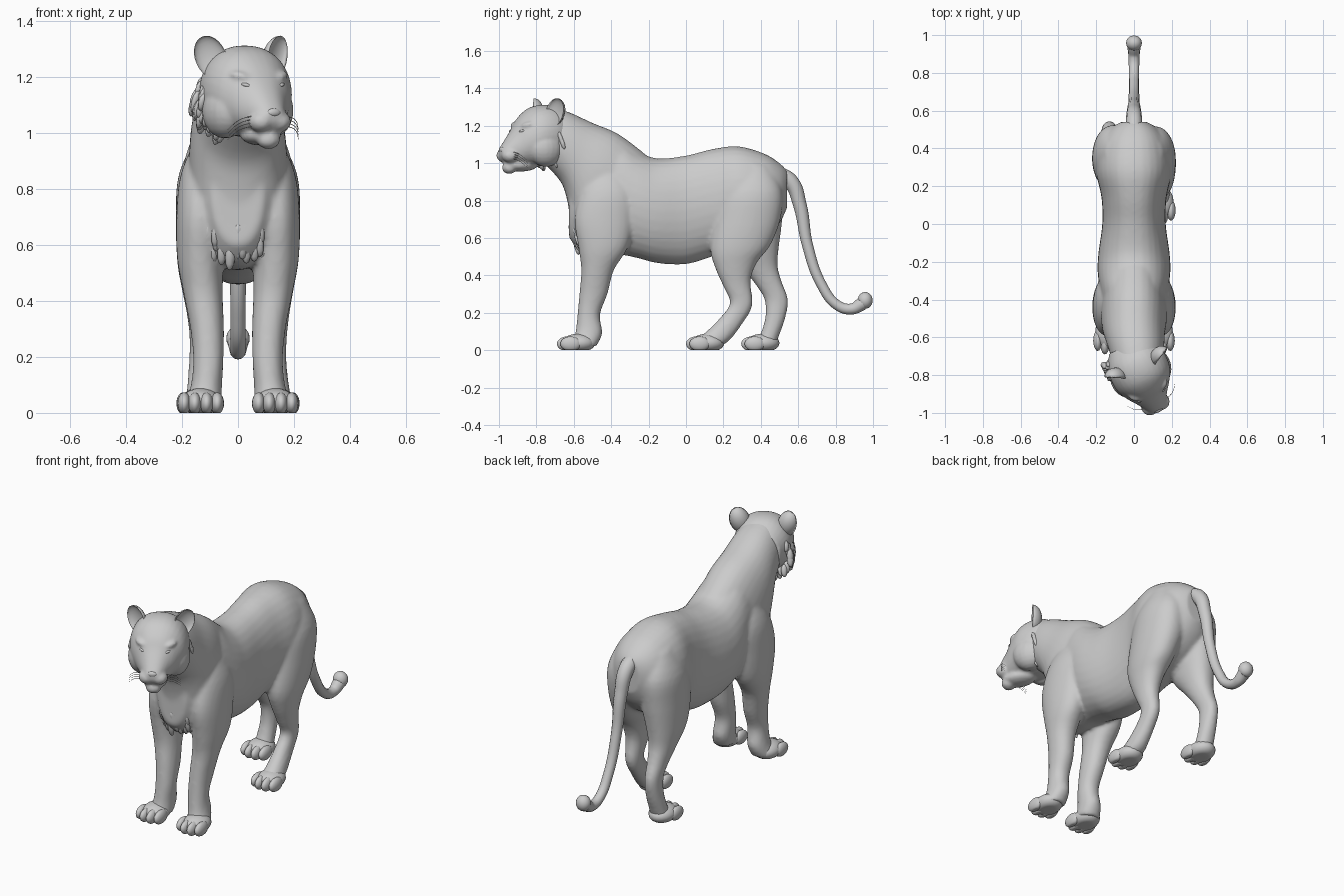
import bpy, bmesh, math, random
from mathutils import Vector, Matrix

random.seed(4)
SIDES, STEPS = 32, 4


def finish(bm, name, voxel=0, smooth=4, matrix=None):
    """Turn a bmesh into a smooth object, optionally fused into one skin."""
    bmesh.ops.recalc_face_normals(bm, faces=bm.faces)
    if matrix:
        bm.transform(matrix)
    me = bpy.data.meshes.new(name)
    bm.to_mesh(me)
    bm.free()
    me.shade_smooth()
    ob = bpy.data.objects.new(name, me)
    bpy.context.collection.objects.link(ob)
    if voxel:
        m = ob.modifiers.new("fuse", 'REMESH')
        m.mode, m.voxel_size, m.use_smooth_shade = 'VOXEL', voxel, True
        s = ob.modifiers.new("relax", 'SMOOTH')
        s.factor, s.iterations = 0.5, smooth
    return ob


def loft(bm, rings):
    """Rings are (y1, z1, y2, z2, x centre, half width): two outline points and a width."""
    rows = []
    n = len(rings)
    for i in range(n - 1):
        p = [rings[max(0, min(n - 1, i + k))] for k in (-1, 0, 1, 2)]
        for s in range(STEPS + (i == n - 2)):
            t = s / STEPS
            rows.append([0.5 * (2 * b + (c - a) * t + (2 * a - 5 * b + 4 * c - d) * t * t
                                + (3 * b - a - 3 * c + d) * t ** 3) for a, b, c, d in zip(*p)])
    loops = []
    for y1, z1, y2, z2, x, w in rows:
        c, h = Vector((x, (y1 + y2) / 2, (z1 + z2) / 2)), Vector((0, (y1 - y2) / 2, (z1 - z2) / 2))
        loop = []
        for k in range(SIDES):
            a = 2 * math.pi * k / SIDES
            sx = math.copysign(abs(math.sin(a)) ** 0.88, math.sin(a))
            loop.append(bm.verts.new(c + h * math.cos(a) + Vector((w * sx, 0, 0))))
        loops.append(loop)
    for a, b in zip(loops, loops[1:]):
        for k in range(SIDES):
            bm.faces.new((a[k], a[k - 1], b[k - 1], b[k]))
    bm.faces.new(loops[0])
    bm.faces.new(loops[-1])


def ball(bm, pos, size, rot=None, u=20, v=12):
    m = Matrix.Translation(pos) @ (rot or Matrix()) @ Matrix.Diagonal((*size, 1))
    bmesh.ops.create_uvsphere(bm, u_segments=u, v_segments=v, radius=1, matrix=m)


def tuft(bm, pos, direction, length, r):
    """A slim lock of fur."""
    d = Vector(direction).normalized()
    ball(bm, Vector(pos) + d * length / 2, (r, r * 0.7, length / 2),
         d.to_track_quat('Z', 'Y').to_matrix().to_4x4(), 8, 6)


def tube(name, points, radii, matrix=None):
    cu = bpy.data.curves.new(name, 'CURVE')
    cu.dimensions, cu.bevel_depth, cu.bevel_resolution, cu.use_fill_caps = '3D', 1, 4, True
    sp = cu.splines.new('BEZIER')
    sp.bezier_points.add(len(points) - 1)
    for bp, p, r in zip(sp.bezier_points, points, radii):
        bp.co = matrix @ Vector(p) if matrix else p
        bp.radius = r
        bp.handle_left_type = bp.handle_right_type = 'AUTO'
    ob = bpy.data.objects.new(name, cu)
    bpy.context.collection.objects.link(ob)


# Torso, neck and legs fused into one body
body = bmesh.new()
torso = [(0.54, 0.96, 0.54, 0.76, 0, 0.07), (0.50, 1.00, 0.50, 0.68, 0, 0.13),
         (0.42, 1.05, 0.42, 0.60, 0, 0.18), (0.28, 1.09, 0.28, 0.54, 0, 0.20),
         (0.14, 1.075, 0.14, 0.50, 0, 0.172), (0.0, 1.04, 0.0, 0.46, 0, 0.168),
         (-0.15, 1.025, -0.15, 0.465, 0, 0.188), (-0.25, 1.06, -0.25, 0.49, 0, 0.193),
         (-0.35, 1.13, -0.35, 0.51, 0, 0.18), (-0.45, 1.15, -0.45, 0.51, 0, 0.165),
         (-0.56, 1.09, -0.56, 0.53, 0, 0.145), (-0.625, 0.98, -0.625, 0.60, 0, 0.09)]
neck = [(-0.22, 1.05, -0.55, 0.53, 0, 0.17), (-0.36, 1.155, -0.61, 0.66, 0, 0.175),
        (-0.50, 1.215, -0.635, 0.80, 0, 0.165), (-0.62, 1.27, -0.67, 0.90, 0.01, 0.15),
        (-0.72, 1.30, -0.76, 1.0, 0.02, 0.13)]
loft(body, torso)
loft(body, neck)
for s in (1, -1):
    loft(body, [(-0.50, 0.98, -0.36, 0.98, s * 0.10, 0.05), (-0.56, 0.85, -0.28, 0.85, s * 0.125, 0.08),
                (-0.595, 0.70, -0.28, 0.70, s * 0.135, 0.085), (-0.575, 0.55, -0.31, 0.55, s * 0.135, 0.082),
                (-0.56, 0.43, -0.385, 0.43, s * 0.125, 0.07), (-0.57, 0.30, -0.42, 0.30, s * 0.11, 0.06),
                (-0.58, 0.19, -0.46, 0.19, s * 0.106, 0.054), (-0.59, 0.10, -0.448, 0.09, s * 0.113, 0.056),
                (-0.61, 0.03, -0.48, 0.02, s * 0.125, 0.065)])
# Hind leg stepping forward
loft(body, [(0.28, 1.0, 0.45, 0.98, 0.09, 0.06), (0.19, 0.85, 0.515, 0.85, 0.10, 0.112),
            (0.15, 0.70, 0.505, 0.70, 0.11, 0.112), (0.13, 0.54, 0.45, 0.56, 0.125, 0.092),
            (0.16, 0.43, 0.38, 0.47, 0.13, 0.07), (0.205, 0.33, 0.345, 0.37, 0.13, 0.053),
            (0.235, 0.25, 0.355, 0.24, 0.13, 0.043), (0.18, 0.17, 0.30, 0.14, 0.13, 0.045),
            (0.11, 0.10, 0.23, 0.05, 0.133, 0.053), (0.07, 0.07, 0.17, 0.015, 0.135, 0.058)])
# Hind leg standing back
loft(body, [(0.28, 1.0, 0.45, 0.98, -0.09, 0.06), (0.20, 0.85, 0.52, 0.85, -0.10, 0.112),
            (0.18, 0.70, 0.515, 0.70, -0.11, 0.112), (0.22, 0.54, 0.495, 0.54, -0.125, 0.092),
            (0.31, 0.43, 0.49, 0.45, -0.13, 0.07), (0.38, 0.34, 0.51, 0.37, -0.13, 0.053),
            (0.42, 0.27, 0.545, 0.27, -0.13, 0.043), (0.425, 0.18, 0.53, 0.17, -0.13, 0.045),
            (0.40, 0.09, 0.495, 0.07, -0.133, 0.05), (0.38, 0.06, 0.475, 0.015, -0.135, 0.055)])
finish(body, "body", 0.011, 6)

# Paws with four toes each
for name, x, y in (("front_paw_right", 0.133, -0.69), ("front_paw_left", -0.133, -0.69),
                   ("hind_paw_right", 0.137, 0.0), ("hind_paw_left", -0.137, 0.295)):
    bm = bmesh.new()
    ball(bm, (x, y + 0.115, 0.038), (0.073, 0.09, 0.05))
    for k, dx in enumerate((-0.059, -0.021, 0.021, 0.059)):
        back = 0.018 if k in (0, 3) else 0
        ball(bm, (x + dx, y + 0.055 + back, 0.034), (0.024, 0.055, 0.039))
    for v in bm.verts:
        v.co.z = max(v.co.z, 0)
    finish(bm, name)

# Tail
tube("tail", [(0, 0.48, 0.945), (0, 0.56, 0.90), (0, 0.608, 0.78), (0, 0.65, 0.56), (0, 0.725, 0.35),
              (0, 0.81, 0.24), (0, 0.885, 0.22), (0, 0.945, 0.25)],
     [0.045, 0.042, 0.036, 0.029, 0.027, 0.027, 0.029, 0.036])
bm = bmesh.new()
ball(bm, (0, 0.958, 0.266), (0.042, 0.04, 0.045))
finish(bm, "tail_tip")

# Head, built facing forward then turned to its side
turn = Matrix.Translation((0.018, -0.75, 0)) @ Matrix.Rotation(math.radians(25), 4, 'Z')
bm = bmesh.new()
loft(bm, [(y, t, y, b, 0, w) for y, t, b, w in
          ((0.12, 1.25, 1.04, 0.11), (0.05, 1.30, 1.0, 0.148), (-0.02, 1.312, 0.985, 0.16),
           (-0.09, 1.295, 0.985, 0.15), (-0.15, 1.245, 0.99, 0.115), (-0.19, 1.185, 0.99, 0.085),
           (-0.23, 1.13, 1.0, 0.06), (-0.255, 1.095, 1.015, 0.045), (-0.268, 1.075, 1.04, 0.03))])
ball(bm, (0, -0.15, 0.99), (0.065, 0.10, 0.035))
ball(bm, (0, -0.215, 0.975), (0.042, 0.038, 0.033))
for s in (1, -1):
    ball(bm, (s * 0.034, -0.225, 1.04), (0.045, 0.046, 0.038))
    ball(bm, (s * 0.09, -0.04, 1.08), (0.078, 0.10, 0.10))
    ball(bm, (s * 0.06, -0.125, 1.195), (0.055, 0.05, 0.025), Matrix.Rotation(s * -0.3, 4, 'Y'))
finish(bm, "head", 0.008, 4, turn)

# Nose pad
bm = bmesh.new()
ball(bm, (0, -0.26, 1.072), (0.026, 0.012, 0.015))
finish(bm, "nose", matrix=turn)

for s, side in ((1, "right"), (-1, "left")):
    # Eye
    bm = bmesh.new()
    ball(bm, (s * 0.062, -0.163, 1.168), (0.024, 0.022, 0.01), Matrix.Rotation(s * -0.3, 4, 'Y'))
    finish(bm, "eye_" + side, matrix=turn)
    # Cupped ear
    bm = bmesh.new()
    ball(bm, (0, 0, 0), (0.056, 0.055, 0.08))
    for v in bm.verts:
        if v.co.y < 0:
            v.co.y *= -0.5
    place = (Matrix.Translation((s * 0.132, -0.01, 1.27)) @ Matrix.Rotation(s * 0.5, 4, 'Z')
             @ Matrix.Rotation(s * 0.4, 4, 'Y'))
    finish(bm, "ear_" + side, matrix=turn @ place)
    # Cheek ruff
    bm = bmesh.new()
    for k in range(30):
        t = k / 29
        a = math.radians(42 - 112 * t)
        pos = (s * (0.01 + 0.145 * math.cos(a)), 0.02 + random.uniform(-0.03, 0.05), 1.135 + 0.115 * math.sin(a))
        tuft(bm, pos, (s * 0.12, 0.3, -1), random.uniform(0.06, 0.085), 0.018)
    finish(bm, "cheek_ruff_" + side, matrix=turn)
    # Whiskers
    for k in range(4):
        z = 1.025 + 0.012 * k
        tube(f"whisker_{side}_{k}", [(s * 0.065, -0.225, z), (s * 0.11, -0.205, z - 0.015),
             (s * 0.14, -0.17, z - 0.05)], [0.0015, 0.0012, 0.0005], turn)

# Shaggy chest fur
bm = bmesh.new()
for row, (z, half) in enumerate(((0.69, 0.10), (0.65, 0.10), (0.61, 0.08))):
    for k in range(9 - row):
        u = 2 * k / (8 - row) - 1
        tuft(bm, (u * half, -0.622 + 0.035 * u * u + 0.01 * row, z + random.uniform(-0.015, 0.02)),
             (u * 0.1, 0.25, -1), random.uniform(0.08, 0.10), 0.018)
finish(bm, "chest_fur")
